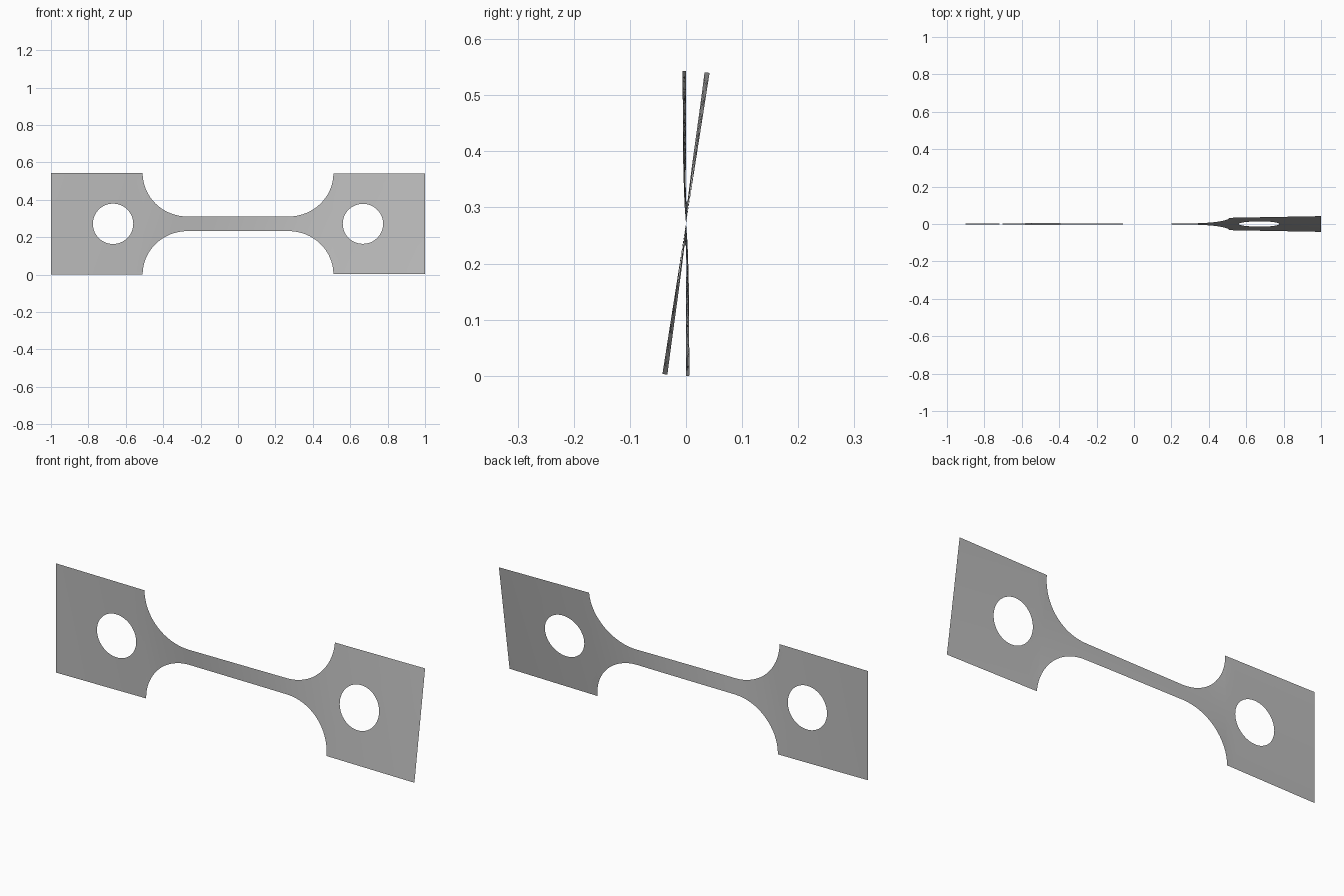
import bpy, bmesh
from math import sin, cos, sqrt, pi, radians

cube = bpy.data.objects.get("Cube")
if cube:
    bpy.data.objects.remove(cube)

HALF = 0.2715          # half height of the end plates
NECK = 0.039           # half height of the narrow bar
FILLET_X, PLATE_X = 0.27, 0.51
HOLE_X, HOLE_R = 0.668, 0.108
ROWS = 8

# Twist angle in degrees along the length
TWIST = [(-1, 0), (-0.51, -1.4), (-0.43, -2.8), (-0.27, -4.5), (-0.1, -2.5),
         (0.13, 0.5), (0.3, 4), (0.51, 7), (1, 8.9)]


def twist(x):
    for (x0, a0), (x1, a1) in zip(TWIST, TWIST[1:]):
        if x <= x1:
            return radians(a0 + (a1 - a0) * (x - x0) / (x1 - x0))
    return radians(TWIST[-1][1])


def outer(x):
    """Half height of the outline."""
    t = (abs(x) - FILLET_X) / (PLATE_X - FILLET_X)
    if t <= 0:
        return NECK
    if t >= 1:
        return HALF
    return NECK + (HALF - NECK) * (1 - sqrt(1 - t * t))


def inner(x):
    """Half height of the round hole."""
    return sqrt(max(0, HOLE_R ** 2 - (abs(x) - HOLE_X) ** 2))


def spread(a, b, n):
    return [a + (b - a) * i / n for i in range(n + 1)]


# Columns follow the bar, the fillet, the hole and the plate end
half = spread(0, FILLET_X, 8)
half += [FILLET_X + (PLATE_X - FILLET_X) * sin(pi / 2 * i / 16) for i in range(1, 17)]
half += [HOLE_X - HOLE_R * cos(pi * i / 24) for i in range(25)]
half += spread(HOLE_X + HOLE_R, 1, 6)[1:]
columns = [-x for x in reversed(half[1:])] + half

# Upper and lower sheets meet on the centre line, open around the holes
bm = bmesh.new()
for side in (1, -1):
    grid = []
    for x in columns:
        a = twist(x)
        heights = spread(inner(x), outer(x), ROWS)
        grid.append([bm.verts.new((x, side * h * sin(a), HALF + side * h * cos(a)))
                     for h in heights])
    for c, d in zip(grid, grid[1:]):
        for j in range(ROWS):
            quad = [c[j], d[j], d[j + 1], c[j + 1]]
            bm.faces.new(quad if side > 0 else quad[::-1])
bmesh.ops.remove_doubles(bm, verts=bm.verts, dist=1e-5)

mesh = bpy.data.meshes.new("twisted_strip")
bm.to_mesh(mesh)
bm.free()
strip = bpy.data.objects.new("twisted_strip", mesh)
bpy.context.collection.objects.link(strip)

# Plain grey metal
grey = bpy.data.materials.new("plain grey")
grey.use_nodes = True
colour = (0.5, 0.5, 0.5, 1)
grey.diffuse_color = colour
grey.node_tree.nodes["Principled BSDF"].inputs["Base Color"].default_value = colour
mesh.materials.append(grey)

bpy.ops.object.select_all(action='DESELECT')
strip.select_set(True)
bpy.context.view_layer.objects.active = strip
bpy.ops.object.shade_smooth_by_angle(angle=radians(30))
